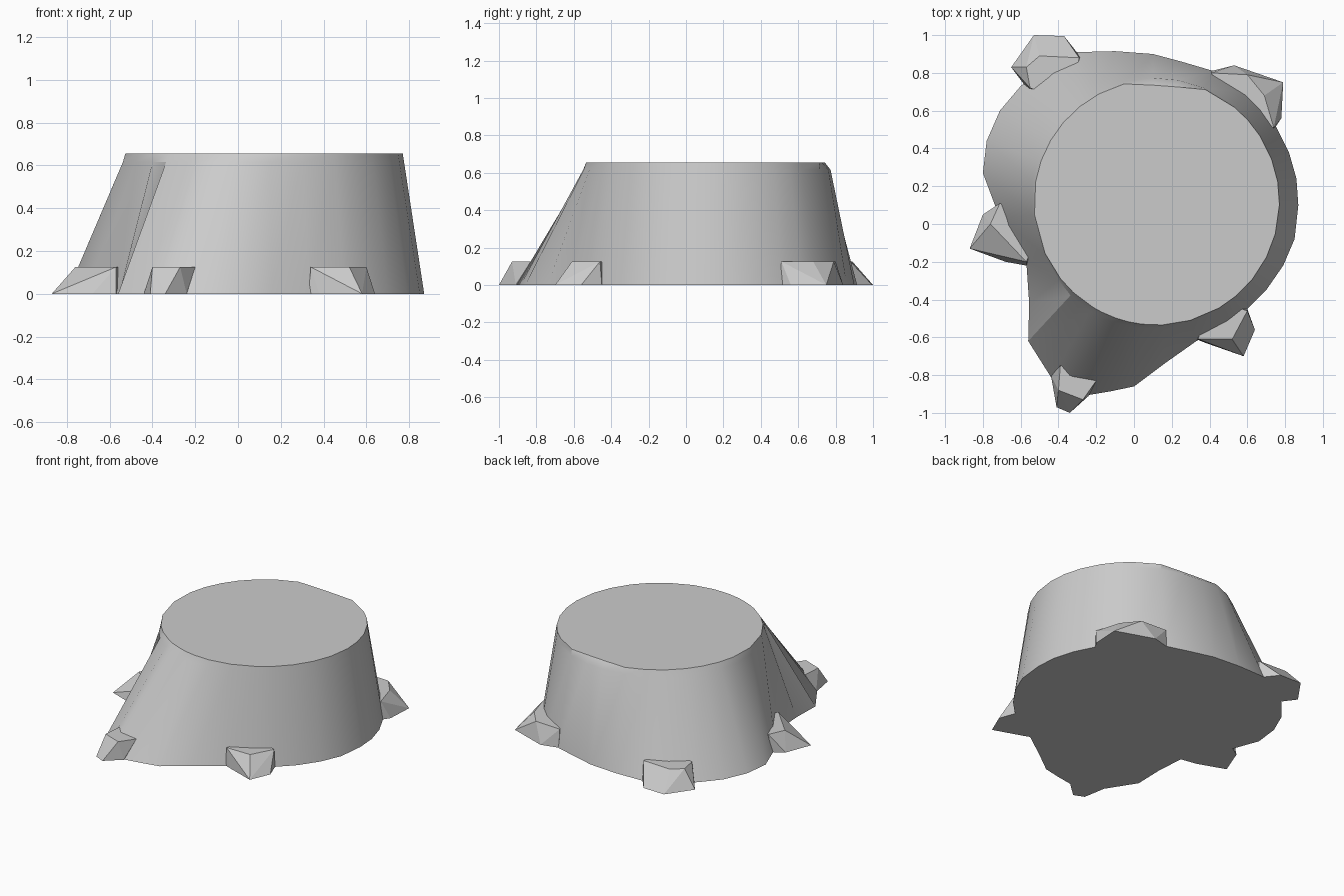
import bpy
import bmesh
import math
from mathutils import Vector

default_cube = bpy.data.objects.get("Cube")
if default_cube:
    bpy.data.objects.remove(default_cube, do_unlink=True)

# Single stone colour
grey = bpy.data.materials.new("stone grey")
grey.use_nodes = True
stone_colour = (0.6, 0.6, 0.6, 1)
grey.diffuse_color = stone_colour
grey.node_tree.nodes["Principled BSDF"].inputs["Base Color"].default_value = stone_colour

CENTRE = Vector((0.12, 0.115))
TOP_RADIUS = 0.65
TOP_HEIGHT = 0.655
ROCK_HEIGHT = 0.125


def make_object(name, bm):
    """Turn a bmesh into a linked object with the stone material."""
    bmesh.ops.recalc_face_normals(bm, faces=bm.faces[:])
    mesh = bpy.data.meshes.new(name)
    bm.to_mesh(mesh)
    bm.free()
    mesh.materials.append(grey)
    obj = bpy.data.objects.new(name, mesh)
    bpy.context.scene.collection.objects.link(obj)
    return obj


def build_body(outline):
    """Loft the irregular foot outline straight up to the round flat top."""
    bm = bmesh.new()
    rings = []
    shoulder = 0.94
    for height in (0, shoulder, 1):
        ring = []
        for point in outline:
            foot = Vector(point)
            direction = (foot - CENTRE).normalized()
            rim = CENTRE + direction * TOP_RADIUS
            position = foot.lerp(rim, height)
            # Shallow chip in the back of the rim
            angle = math.degrees(math.atan2(direction.y, direction.x))
            if height == 1 and 75 < angle < 101:
                position -= direction * 0.03
            ring.append(bm.verts.new((position.x, position.y, height * TOP_HEIGHT)))
        rings.append(ring)
    count = len(outline)
    for lower, upper in zip(rings, rings[1:]):
        for i in range(count):
            j = (i + 1) % count
            bm.faces.new((lower[i], lower[j], upper[j], upper[i]))
    bm.faces.new(rings[-1])
    bottom = bm.faces.new(rings[0][::-1])
    bmesh.ops.triangulate(bm, faces=[bottom])
    return make_object("stump_body", bm)


def build_rock(name, foot, crown):
    """Wrap a faceted rock around its foot and crown, rooted in the body."""
    bm = bmesh.new()
    for outline, height in ((foot, 0), (crown, ROCK_HEIGHT)):
        points = [Vector(p) for p in outline]
        middle = sum(points, Vector((0, 0))) / len(points)
        points.append(middle.lerp(CENTRE, 0.25))
        for p in points:
            bm.verts.new((p.x, p.y, height))
    result = bmesh.ops.convex_hull(bm, input=bm.verts[:])
    loose = set(result["geom_interior"] + result["geom_unused"])
    bmesh.ops.delete(bm, geom=[v for v in loose if isinstance(v, bmesh.types.BMVert)],
                     context="VERTS")
    bmesh.ops.dissolve_limit(bm, angle_limit=math.radians(1),
                             verts=bm.verts[:], edges=bm.edges[:])
    return make_object(name, bm)


# Main body, outlined anticlockwise from its left side
foot_outline = [
    (.87, .1), (.86, .24), (.82, .38), (.75, .52), (.68, .62), (.6, .7),
    (.42, .81), (.25, .86), (.1, .9), (-.1, .915), (-.3, .91),
    (-.46, .84), (-.6, .73), (-.71, .6), (-.78, .44), (-.8, .27),
    (-.71, .03), (-.57, -.2), (-.555, -.42), (-.56, -.62), (-.44, -.81),
    (-.38, -.88), (-.24, -.905), (-.12, -.885), (0, -.86), (.16, -.74),
    (.33, -.62), (.5, -.53), (.6, -.45), (.7, -.35), (.79, -.22), (.85, -.08),
]
body = build_body(foot_outline)
bpy.ops.object.select_all(action="DESELECT")
body.select_set(True)
bpy.context.view_layer.objects.active = body
bpy.ops.object.shade_smooth_by_angle(angle=math.radians(25))

# Five faceted rocks around the foot
build_rock("rock_back_right",
           [(-.65, .83), (-.53, 1), (-.37, .995), (-.28, .88), (-.56, .71)],
           [(-.57, .83), (-.5, .89), (-.29, .88), (-.55, .72)])
build_rock("rock_back_left",
           [(.41, .81), (.53, .84), (.79, .75), (.78, .56), (.74, .5)],
           [(.41, .8), (.6, .79), (.69, .68), (.74, .51)])
build_rock("rock_right",
           [(-.87, -.13), (-.8, .05), (-.72, .1), (-.57, -.22), (-.68, -.2)],
           [(-.76, 0), (-.71, .11), (-.57, -.2)])
build_rock("rock_front_right",
           [(-.44, -.8), (-.41, -.97), (-.34, -1), (-.24, -.91)],
           [(-.39, -.75), (-.2, -.83), (-.27, -.93), (-.4, -.88)])
build_rock("rock_front_left",
           [(.33, -.61), (.38, -.63), (.58, -.7), (.64, -.56), (.6, -.45)],
           [(.34, -.61), (.52, -.61), (.6, -.46)])
